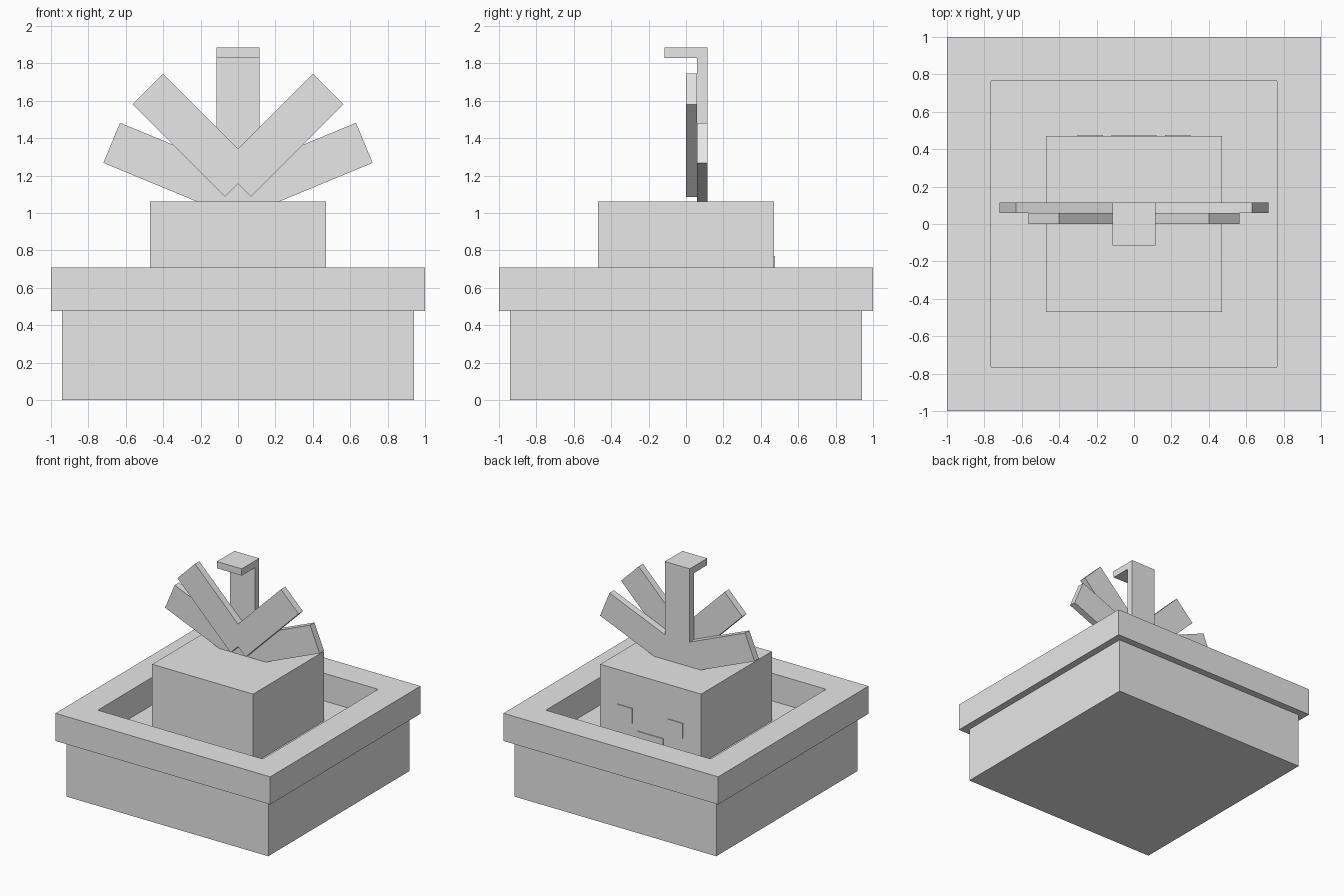
import bpy
import bmesh
from math import radians
from mathutils import Matrix, Vector

cube = bpy.data.objects.get("Cube")
if cube:
    bpy.data.objects.remove(cube, do_unlink=True)

GREY = (0.8, 0.8, 0.8, 1.0)
mat = bpy.data.materials.new("plain_grey")
mat.use_nodes = True
mat.diffuse_color = GREY
mat.node_tree.nodes["Principled BSDF"].inputs["Base Color"].default_value = GREY


def box(name, low, high, corner=0.0, tilt=0.0):
    """Box between two corners, optionally with chamfered uprights or tilted about y."""
    low, high = Vector(low), Vector(high)
    bm = bmesh.new()
    bmesh.ops.create_cube(bm, size=1.0, matrix=Matrix.Diagonal((high - low).to_4d()))
    if corner:
        uprights = [e for e in bm.edges
                    if abs(e.verts[0].co.z - e.verts[1].co.z) > 0.01]
        bmesh.ops.bevel(bm, geom=uprights, offset=corner, segments=2,
                        profile=0.5, affect='EDGES')
    centre = Matrix.Translation((low + high) / 2)
    bm.transform(centre @ Matrix.Rotation(radians(-tilt), 4, 'Y'))
    mesh = bpy.data.meshes.new(name)
    bm.to_mesh(mesh)
    bm.free()
    mesh.materials.append(mat)
    obj = bpy.data.objects.new(name, mesh)
    bpy.context.collection.objects.link(obj)
    return obj


def leaf(name, x, z, y0, y1, tilt):
    """Flat leaf slab, tilted up from horizontal around its centre."""
    half_l, half_w = 0.35, 0.116
    return box(name, (x - half_l, y0, z - half_w), (x + half_l, y1, z + half_w), tilt=tilt)


# Pot body, its top forming the soil floor
box("pot_body", (-0.94, -0.94, 0), (0.94, 0.94, 0.475))

# Hollow rim with slightly eased inner corners
rim = box("pot_rim", (-1, -1, 0.475), (1, 1, 0.708))
cutter = box("rim_cutter", (-0.768, -0.768, 0.3), (0.768, 0.768, 0.9), corner=0.012)
cutter.hide_render = True
mod = rim.modifiers.new("opening", 'BOOLEAN')
mod.operation = 'DIFFERENCE'
mod.solver = 'EXACT'
mod.object = cutter
bpy.context.view_layer.objects.active = rim
bpy.ops.object.modifier_apply(modifier=mod.name)
bpy.data.objects.remove(cutter, do_unlink=True)

# Block head with a raised face on the back
box("head", (-0.47, -0.47, 0.4), (0.47, 0.47, 1.06))
for side, cx in (("left", 0.235), ("right", -0.235)):
    box(side + "_eye", (cx - 0.068, 0.46, 0.643), (cx + 0.068, 0.477, 0.77))
box("mouth", (-0.12, 0.46, 0.53), (0.12, 0.477, 0.592))

# Central stalk with its tip folded forward
box("centre_stalk", (-0.116, 0.058, 1.0), (0.116, 0.116, 1.885))
box("stalk_tip", (-0.116, -0.116, 1.828), (0.116, 0.058, 1.885))

# Fan of leaves, mirrored left and right
for side, s in (("left", 1), ("right", -1)):
    leaf(side + "_front_leaf", s * 0.235, 1.415, 0.0, 0.058, s * 45)
    leaf(side + "_back_leaf", s * 0.352, 1.241, 0.058, 0.116, s * 22.5)
